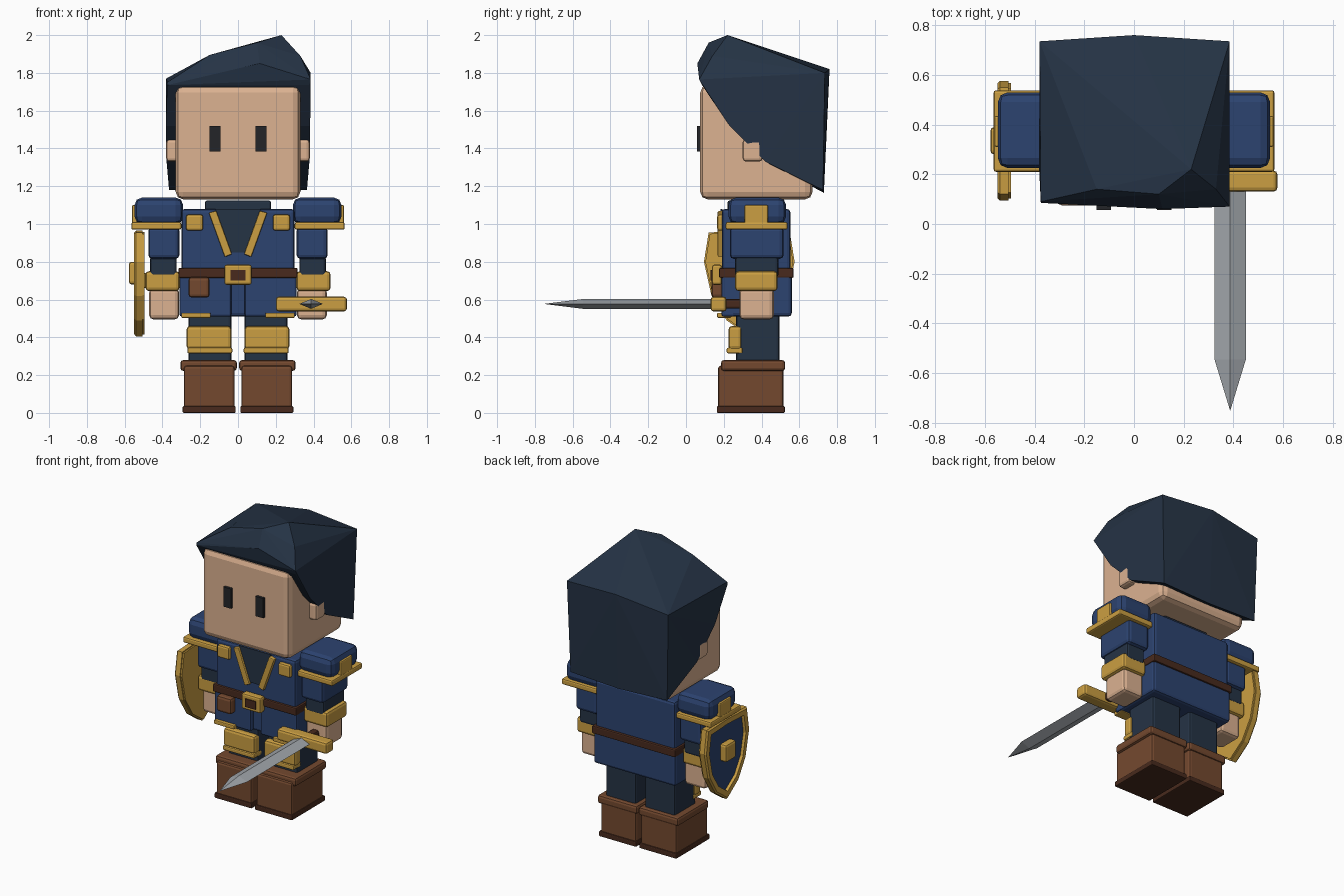
import bpy, bmesh, math
from mathutils import Vector

if "Cube" in bpy.data.objects:
    bpy.data.objects.remove(bpy.data.objects["Cube"])


def material(name, *rgb):
    m = bpy.data.materials.new(name)
    lin = [((c / 255 + 0.055) / 1.055) ** 2.4 if c > 10 else c / 3295 for c in rgb]
    m.diffuse_color = (*lin, 1)
    m.use_nodes = True
    m.node_tree.nodes["Principled BSDF"].inputs["Base Color"].default_value = m.diffuse_color
    return m


SKIN = material("skin", 220, 178, 145)
NAVY = material("dark navy", 37, 51, 69)
BLUE = material("blue cloth", 44, 67, 112)
GOLD = material("gold", 203, 159, 66)
BROWN = material("brown leather", 116, 73, 47)
DARK = material("dark brown", 72, 42, 29)
STEEL = material("steel", 160, 165, 170)
BLACK = material("eye black", 36, 37, 40)


def finish(name, bm, mat, bevel=0.0, mirror=False):
    bmesh.ops.recalc_face_normals(bm, faces=bm.faces)
    me = bpy.data.meshes.new(name)
    bm.to_mesh(me)
    bm.free()
    me.materials.append(mat)
    ob = bpy.data.objects.new(name, me)
    bpy.context.collection.objects.link(ob)
    if bevel:
        b = ob.modifiers.new("bevel", 'BEVEL')
        b.width, b.segments, b.limit_method = bevel, 2, 'ANGLE'
    if mirror:
        ob.modifiers.new("mirror", 'MIRROR').use_axis = (True, False, False)
    return ob


def box(name, mat, x, y, z, bevel=0.012, mirror=False):
    """Bevelled box from (min, max) ranges; mirror copies it to -x."""
    bm = bmesh.new()
    bmesh.ops.create_cube(bm, size=1)
    for v in bm.verts:
        v.co = [lo + (c + 0.5) * (hi - lo) for c, (lo, hi) in zip(v.co, (x, y, z))]
    return finish(name, bm, mat, bevel, mirror)


def prism(name, mat, outline, offset, bevel=0.0, mirror=False):
    """Extrude a 3D outline along an offset vector."""
    bm = bmesh.new()
    f = bm.faces.new([bm.verts.new(p) for p in outline])
    new = bmesh.ops.extrude_face_region(bm, geom=[f])["geom"]
    bmesh.ops.translate(bm, vec=Vector(offset),
                        verts=[g for g in new if isinstance(g, bmesh.types.BMVert)])
    return finish(name, bm, mat, bevel, mirror)


def hull(name, mat, points):
    bm = bmesh.new()
    for p in points:
        bm.verts.new(p)
    res = bmesh.ops.convex_hull(bm, input=bm.verts)
    junk = [g for g in res["geom_interior"] if isinstance(g, bmesh.types.BMVert)]
    bmesh.ops.delete(bm, geom=junk, context='VERTS')
    return finish(name, bm, mat)


# Head
box("head", SKIN, (-.33, .33), (.075, .67), (1.13, 1.735), .04)
box("ear", SKIN, (.31, .38), (.30, .405), (1.33, 1.45), .018, True)
box("eye", BLACK, (.093, .15), (.057, .08), (1.385, 1.52), 0, True)

# Faceted hair: uneven crown and a side edge sweeping down to the back
crown = [(.23, .22, 2.0), (-.15, .14, 1.895), (.10, .12, 1.96), (.115, .06, 1.85),
         (.33, .14, 1.89), (-.375, .09, 1.75), (.385, .07, 1.765),
         (-.38, .735, 1.77), (0, .76, 1.82), (.385, .735, 1.80)]
side = [(.365, .725, 1.18), (.378, .42, 1.33), (.382, .23, 1.52), (.375, .085, 1.735)]
hull("hair", NAVY, crown + [(s * x, y, z) for x, y, z in side for s in (-1, 1)]
     + [(0, .73, 1.165)])

# Torso
box("tunic", BLUE, (-.30, .30), (.19, .552), (.74, 1.08), .018)
box("collar", NAVY, (-.175, .175), (.22, .50), (1.06, 1.125))
box("skirt", BLUE, (-.31, .31), (.215, .56), (.51, .74), .018)
box("skirt_flap", BLUE, (.035, .31), (.188, .26), (.51, .74), .012, True)
box("skirt_trim", GOLD, (.145, .30), (.165, .24), (.503, .53), .006, True)
prism("shirt_front", NAVY, [(-.12, .183, 1.08), (.12, .183, 1.08), (.055, .183, .85),
                            (-.055, .183, .85)], (0, .009, 0))
prism("lapel_trim", GOLD, [(.115, .168, 1.07), (.155, .168, 1.06), (.07, .168, .825),
                           (.032, .168, .84)], (0, .035, 0), .006, True)
box("chest_badge", GOLD, (.185, .275), (.165, .21), (.965, 1.05), .012, True)

# Belt
box("belt", DARK, (-.315, .315), (.175, .57), (.715, .768), .008)
box("buckle", GOLD, (-.072, .072), (.138, .19), (.678, .785))
box("buckle_center", DARK, (-.04, .04), (.131, .15), (.702, .757), 0)
box("pouch", BROWN, (-.262, -.15), (.135, .20), (.61, .72), .018)

# Arms and shoulder armour
box("pauldron", BLUE, (.29, .548), (.225, .53), (1.0, 1.14), .04, True)
box("pauldron_rim", GOLD, (.30, .565), (.21, .538), (.97, 1.01), .01, True)
box("pauldron_plate", GOLD, (.53, .562), (.31, .435), (1.0, 1.10), .008, True)
box("upper_arm", BLUE, (.31, .475), (.232, .517), (.815, .985), .022, True)
box("sleeve", NAVY, (.325, .465), (.26, .49), (.72, .83), .015, True)
box("bracer", GOLD, (.31, .49), (.26, .485), (.645, .75), .018, True)
box("hand", SKIN, (.312, .47), (.283, .465), (.495, .66), .022, True)

# Legs and boots
box("leg", NAVY, (.035, .262), (.265, .495), (.26, .53), .015, True)
box("knee_guard", GOLD, (.035, .272), (.225, .295), (.335, .46), .018, True)
box("knee_guard_base", GOLD, (.03, .268), (.215, .30), (.315, .345), .008, True)
box("boot", BROWN, (.018, .287), (.17, .515), (.02, .25), .015, True)
box("boot_cuff", BROWN, (.006, .305), (.185, .525), (.222, .28), .016, True)
box("sole", DARK, (.012, .293), (.163, .523), (0, .036), .006, True)

# Sword pointing forward, diamond blade section
SX, SZ = .387, .577
section = [(-.063, 0), (0, .026), (.063, 0), (0, -.026)]
hull("sword_blade", STEEL, [(SX + a, y, SZ + b) for a, b in section for y in (-.545, .17)]
     + [(SX, -.752, SZ)])
box("sword_guard", GOLD, (.20, .577), (.13, .215), (.537, .615), .016)
box("sword_grip", DARK, (SX - .025, SX + .025), (.20, .45), (SZ - .025, SZ + .025))

# Shield on the left arm: gold slab, raised rim, blue panel, boss
half = [(.215, .955), (.24, .80), (.20, .62), (.12, .49)]
outline = half + [(0, .405)] + [(-a, b) for a, b in reversed(half)] + [(0, .965)]


def shield_ring(scale, x):
    return [(x, .335 + a * scale, .72 + (b - .72) * scale) for a, b in outline]


prism("shield_back", GOLD, shield_ring(.97, -.495), (-.028, 0, 0))
bm = bmesh.new()
rings = [[bm.verts.new(p) for p in shield_ring(s, x)]
         for s, x in ((1, -.505), (1, -.54), (.96, -.55), (.82, -.55), (.80, -.505))]
n = len(outline)
for r in range(len(rings)):
    a, b = rings[r], rings[(r + 1) % len(rings)]
    for i in range(n):
        bm.faces.new((a[i], a[(i + 1) % n], b[(i + 1) % n], b[i]))
finish("shield_rim", bm, GOLD)
prism("shield_panel", BLUE, shield_ring(.83, -.522), (-.009, 0, 0))
box("shield_boss", GOLD, (-.578, -.525), (.28, .39), (.68, .80), .015)
box("shield_strap", GOLD, (-.50, -.46), (.30, .45), (.66, .74), .008)
